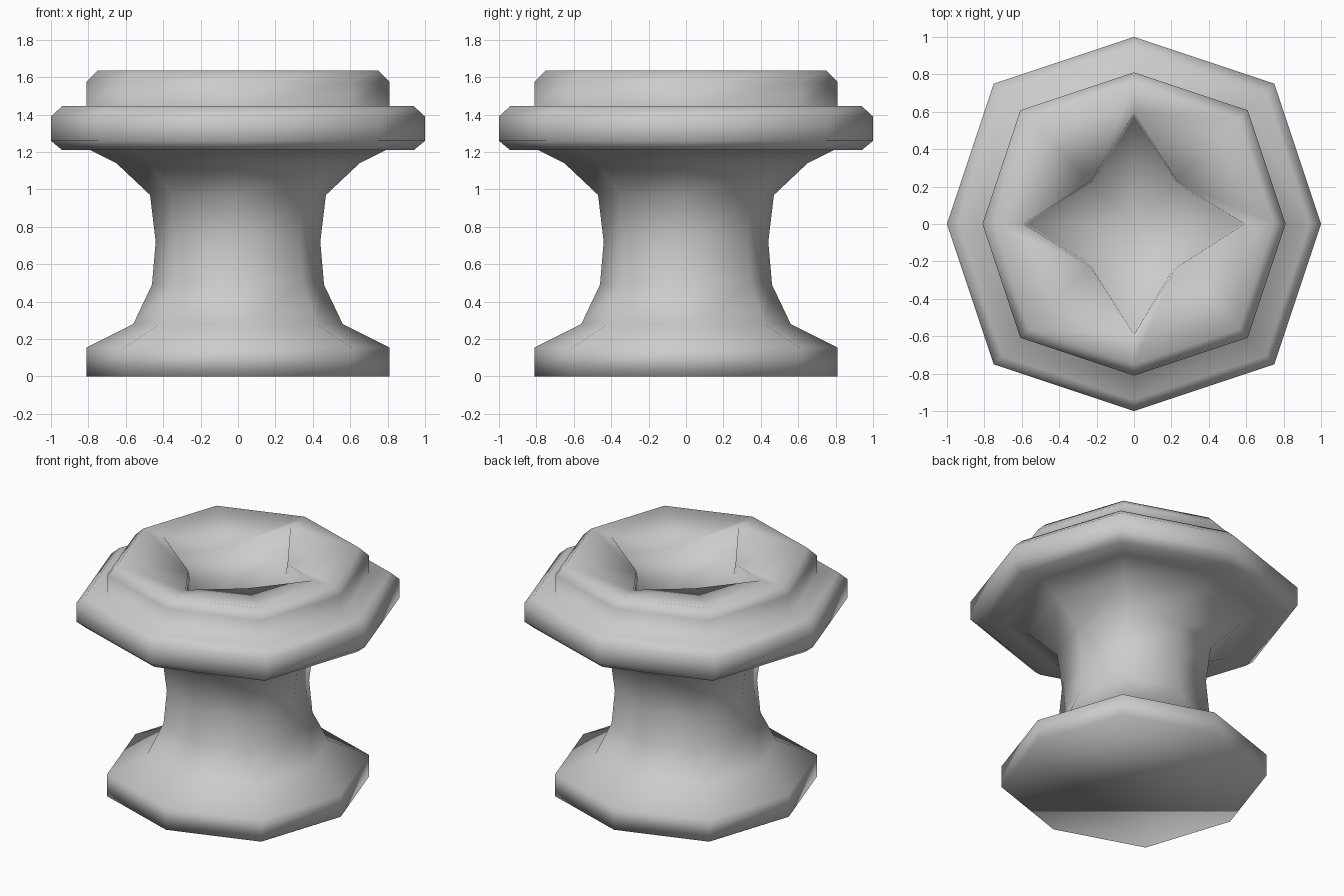
import bpy, bmesh

cube = bpy.data.objects.get("Cube")
if cube:
    bpy.data.objects.remove(cube, do_unlink=True)

# Single stone colour
stone = bpy.data.materials.new("grey_stone")
stone.use_nodes = True
colour = (0.6, 0.6, 0.6, 1)
stone.diffuse_color = colour
stone.node_tree.nodes["Principled BSDF"].inputs["Base Color"].default_value = colour

DIAGONAL = 0.75  # corner offset relative to the axis radius


def ring(bm, axis, axis_z, corner=None, corner_z=None):
    """Eight points: four on the axes alternating with four on the diagonals."""
    corner = axis * DIAGONAL if corner is None else corner
    corner_z = axis_z if corner_z is None else corner_z
    points = []
    for c, s in ((1, 0), (0, 1), (-1, 0), (0, -1)):
        points.append(bm.verts.new((axis * c, axis * s, axis_z)))
        points.append(bm.verts.new((corner * (c - s), corner * (s + c), corner_z)))
    return points


def bridge(bm, low, high):
    for i in range(8):
        j = (i + 1) % 8
        bm.faces.new((low[i], low[j], high[j], high[i]))


bm = bmesh.new()

# Foot, waisted stem, wide collar and upper drum: (radius, height)
profile = [(0.81, 0), (0.81, 0.155), (0.56, 0.28), (0.46, 0.49),
           (0.44, 0.72), (0.47, 0.97), (0.65, 1.14), (0.79, 1.21),
           (0.94, 1.21), (1, 1.26), (1, 1.39), (0.94, 1.445),
           (0.81, 1.445), (0.81, 1.575), (0.75, 1.635)]
rings = [ring(bm, r, z) for r, z in profile]

# Star-shaped recess in the top
rings.append(ring(bm, 0.59, 1.625, 0.23, 1.56))
rings.append(ring(bm, 0.57, 1.48, 0.22))
for low, high in zip(rings, rings[1:]):
    bridge(bm, low, high)

# Underside and recess floor
bm.faces.new(rings[0][::-1])
centre = bm.verts.new((0, 0, 1.48))
for i in range(8):
    bm.faces.new((rings[-1][i], rings[-1][(i + 1) % 8], centre))
bmesh.ops.recalc_face_normals(bm, faces=bm.faces)

mesh = bpy.data.meshes.new("turned_pedestal")
bm.to_mesh(mesh)
bm.free()
mesh.materials.append(stone)
mesh.shade_smooth()
pedestal = bpy.data.objects.new("turned_pedestal", mesh)
bpy.context.collection.objects.link(pedestal)
